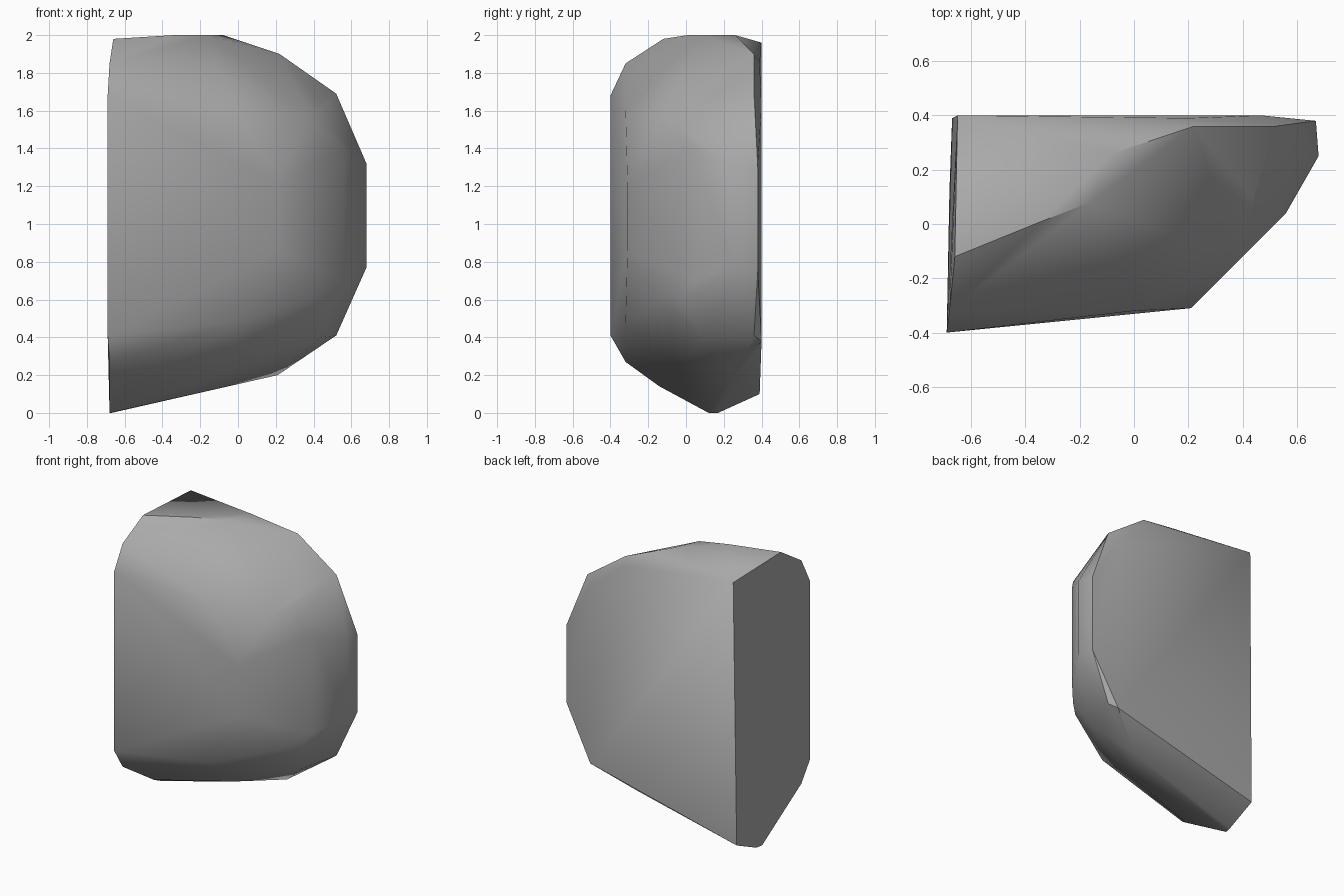
import bpy
import bmesh
import math

# Remove the default cube
default_cube = bpy.data.objects.get("Cube")
if default_cube:
    bpy.data.objects.remove(default_cube, do_unlink=True)

# Upright chisel lines of the boulder: x, y, lower z, upper z
columns = (
    (-.69, -.4, .41, 1.68),
    (-.68, -.32, .27, 1.85),
    (0, -.32, .48, 1.6),
    (.21, -.31, .86, 1.22),
    (.38, -.14, .6, 1.57),
    (.5, -.02, .59, 1.5),
    (.56, .04, .7, 1.4),
    (.68, .25, .77, 1.32),
    (.67, .38, .75, 1.3),
    (.52, .36, .41, 1.69),
    (.47, .4, .38, 1.63),
    (.44, .09, .4, 1.63),
)

# Corners of the crown and of the tapering foot
crown = ((-.66, -.12, 1.98), (-.34, .01, 2), (-.16, .08, 2), (-.08, .26, 2),
         (.22, .36, 1.9), (.2, .39, 1.85), (-.65, .4, 1.96))
foot = ((-.56, -.14, .14), (-.68, .12, 0), (-.67, .17, 0), (-.67, .39, .1),
        (.21, .25, .2), (0, -.04, .24))


def make_material(name, color):
    material = bpy.data.materials.new(name)
    material.use_nodes = True
    material.diffuse_color = color
    shader = next(node for node in material.node_tree.nodes
                  if node.type == 'BSDF_PRINCIPLED')
    shader.inputs["Base Color"].default_value = color
    shader.inputs["Roughness"].default_value = .8
    return material


def make_hull(name, points, material):
    """Wrap a tight convex skin around the chisel corners."""
    bm = bmesh.new()
    for point in points:
        bm.verts.new(point)
    bmesh.ops.convex_hull(bm, input=list(bm.verts))
    loose = [vert for vert in bm.verts if not vert.link_faces]
    bmesh.ops.delete(bm, geom=loose, context='VERTS')
    bmesh.ops.recalc_face_normals(bm, faces=list(bm.faces))
    mesh = bpy.data.meshes.new(name)
    bm.to_mesh(mesh)
    bm.free()
    mesh.materials.append(material)
    obj = bpy.data.objects.new(name, mesh)
    bpy.context.collection.objects.link(obj)
    return obj


# Boulder with a split back and a split side
corners = list(crown + foot)
for x, y, low, high in columns:
    corners += [(x, y, low), (x, y, high)]
stone_gray = make_material("stone gray", (.4, .4, .4, 1))
boulder = make_hull("boulder", corners, stone_gray)

# Worn faces blend softly, split edges stay crisp
bpy.ops.object.select_all(action='DESELECT')
boulder.select_set(True)
bpy.context.view_layer.objects.active = boulder
bpy.ops.object.shade_smooth_by_angle(angle=math.radians(36))
